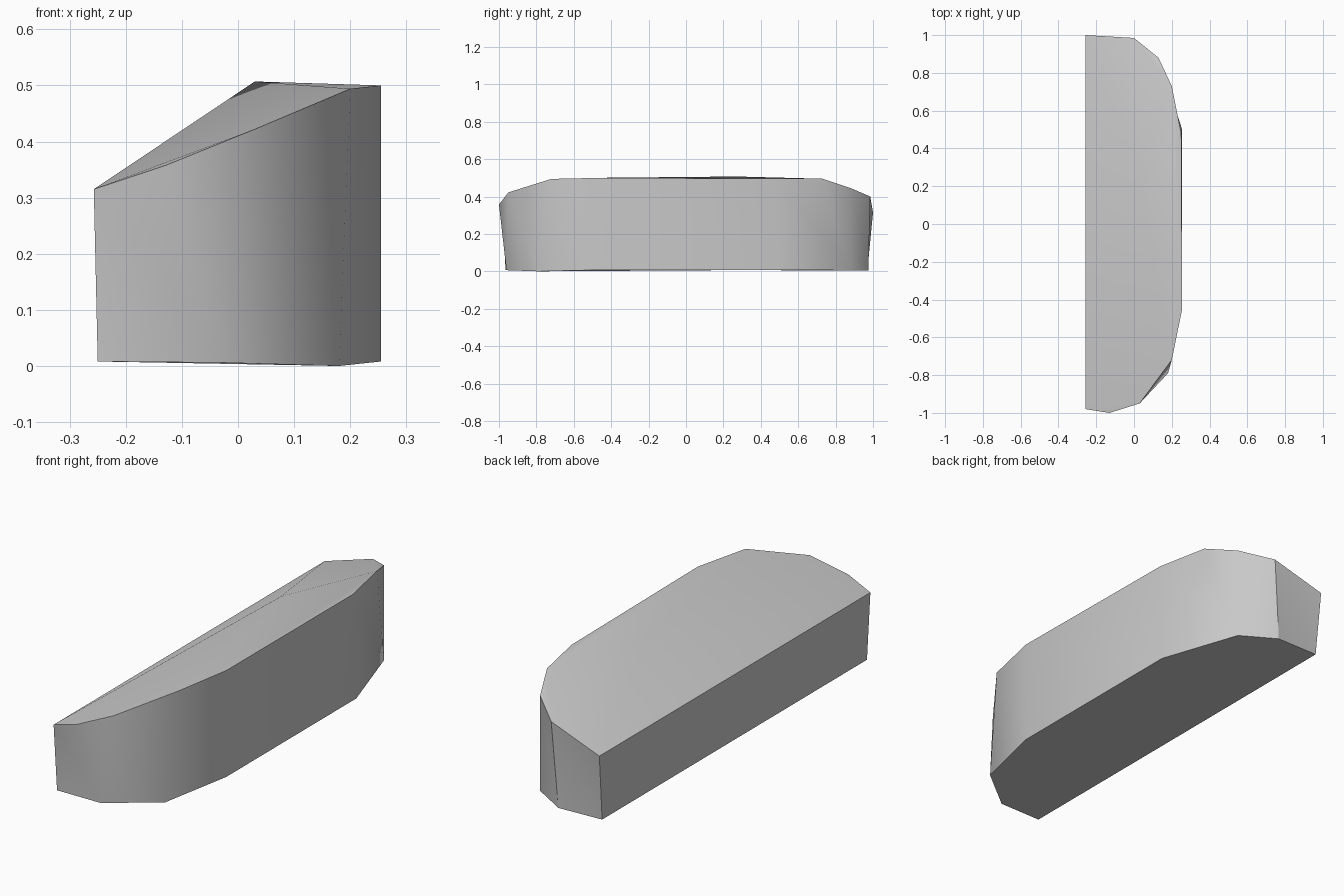
import bpy
import bmesh
import math

cube = bpy.data.objects.get("Cube")
if cube:
    bpy.data.objects.remove(cube, do_unlink=True)

# One flat grey for the whole block
grey = bpy.data.materials.new("light_grey")
grey.use_nodes = True
colour = (0.58, 0.58, 0.58, 1)
grey.diffuse_color = colour
grey.node_tree.nodes["Principled BSDF"].inputs["Base Color"].default_value = colour

# Sloped upper rim, counterclockwise from the front corner of the flat side
rim = [(-.257, -.98, .315), (-.13, -1, .357), (.03, -.95, .422), (.2, -.72, .494),
       (.255, -.45, .5), (.25, .48, .495), (.2, .73, .495), (.13, .88, .445),
       (0, .985, .4), (-.257, 1, .315)]
# Footprint in the same order
base = [(-.25, -.965, .008), (-.03, -.96, .006), (.18, -.79, 0), (.255, -.45, .008),
        (.255, .5, .008), (.13, .88, .005), (-.03, .975, .005), (-.25, .97, .008)]
base_for_rim = [0, 1, 1, 2, 3, 4, 5, 5, 6, 7]
ears = (1, 5, 7)  # rim corners cut off by a chord

bm = bmesh.new()
top = [bm.verts.new(p) for p in rim]
bottom = [bm.verts.new(p) for p in base]
apex = bm.verts.new((.03, .27, .507))

# Side walls
for i in range(len(top)):
    j = (i + 1) % len(top)
    low_a, low_b = bottom[base_for_rim[i]], bottom[base_for_rim[j]]
    if low_a is not low_b:
        bm.faces.new((top[i], low_a, low_b))
    bm.faces.new((top[i], low_b, top[j]))

# Crowned top: a fan around the apex, plus the small corner facets
ring = [v for i, v in enumerate(top) if i not in ears]
for a, b in zip(ring, ring[1:] + ring[:1]):
    bm.faces.new((a, b, apex))
for i in ears:
    bm.faces.new((top[i - 1], top[i], top[i + 1]))

# Underside
bm.faces.new(bottom[::-1])
bmesh.ops.recalc_face_normals(bm, faces=bm.faces[:])

mesh = bpy.data.meshes.new("wedge_block")
bm.to_mesh(mesh)
bm.free()
mesh.materials.append(grey)
block = bpy.data.objects.new("wedge_block", mesh)
bpy.context.collection.objects.link(block)

# Soft shading round the bends, sharp rim and base
bpy.ops.object.select_all(action='DESELECT')
block.select_set(True)
bpy.context.view_layer.objects.active = block
bpy.ops.object.shade_smooth_by_angle(angle=math.radians(35))
